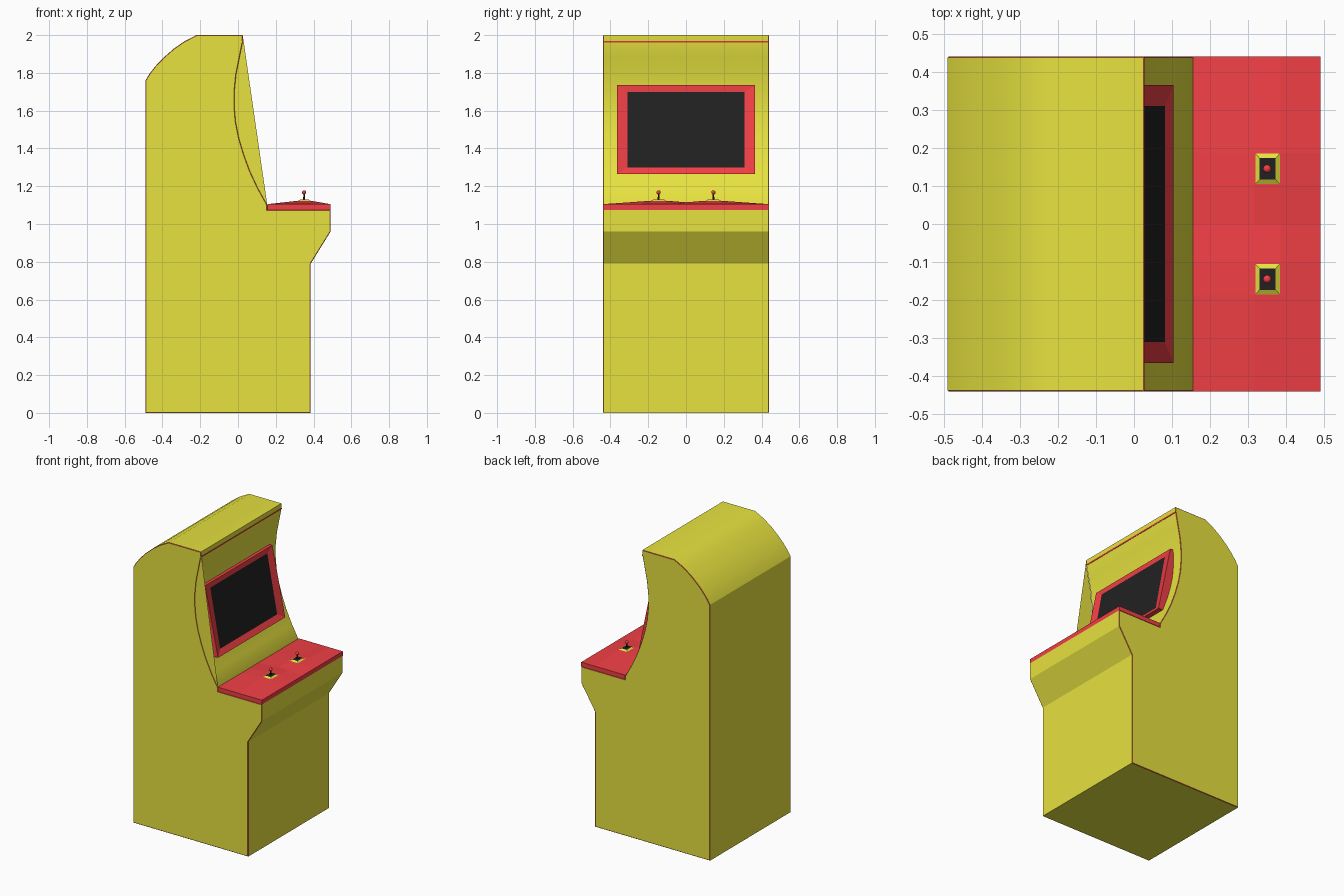
import bpy, bmesh, math

if "Cube" in bpy.data.objects:
    bpy.data.objects.remove(bpy.data.objects["Cube"])


def material(name, rgb):
    m = bpy.data.materials.new(name)
    m.diffuse_color = (*rgb, 1)
    m.use_nodes = True
    m.node_tree.nodes["Principled BSDF"].inputs["Base Color"].default_value = m.diffuse_color
    return m


YELLOW = material("yellow", (0.80, 0.76, 0.05))
RED = material("red", (0.88, 0.05, 0.06))
BLACK = material("black", (0.015, 0.015, 0.015))


def finish(name, bm, *mats, smooth=None):
    me = bpy.data.meshes.new(name)
    bm.normal_update()
    bm.to_mesh(me)
    bm.free()
    ob = bpy.data.objects.new(name, me)
    bpy.context.collection.objects.link(ob)
    for m in mats:
        me.materials.append(m)
    if smooth:
        bpy.ops.object.select_all(action='DESELECT')
        ob.select_set(True)
        bpy.context.view_layer.objects.active = ob
        bpy.ops.object.shade_smooth_by_angle(angle=math.radians(smooth))
    return ob


def build(name, verts, faces, mat):
    bm = bmesh.new()
    vs = [bm.verts.new(v) for v in verts]
    for f in faces:
        bm.faces.new([vs[i] for i in f])
    bmesh.ops.recalc_face_normals(bm, faces=bm.faces)
    return finish(name, bm, mat)


def prism(name, profile, y0, y1, mat, trim=0):
    """Extrude an xz profile along y, with an optional red edge trim."""
    bm = bmesh.new()
    face = bm.faces.new([bm.verts.new((x, y0, z)) for x, z in profile])
    ext = bmesh.ops.extrude_face_region(bm, geom=[face])["geom"]
    bmesh.ops.translate(bm, vec=(0, y1 - y0, 0),
                        verts=[g for g in ext if isinstance(g, bmesh.types.BMVert)])
    bmesh.ops.recalc_face_normals(bm, faces=bm.faces)
    if trim:
        rims = [e for e in bm.edges if abs(e.verts[0].co.y - e.verts[1].co.y) < 1e-5]
        bmesh.ops.bevel(bm, geom=rims, offset=trim, segments=1, affect='EDGES', material=1)
    return finish(name, bm, mat, RED, smooth=30)


W = 0.44
# Concave front wall, top to bottom
front = [(0.025, 2.0), (0.025, 1.965), (0.008, 1.88), (-0.01, 1.79), (-0.019, 1.70),
         (-0.019, 1.62), (-0.012, 1.54), (0.005, 1.455), (0.03, 1.37), (0.063, 1.28),
         (0.105, 1.19), (0.155, 1.10)]
back = [(-0.49, 0), (-0.49, 1.76), (-0.47, 1.793), (-0.435, 1.838), (-0.395, 1.88),
        (-0.34, 1.928), (-0.285, 1.966), (-0.22, 2.0)]
belly = [(0.155, 1.075), (0.49, 1.075), (0.49, 0.96), (0.385, 0.79), (0.385, 0)]

# Cabinet body with thin red edging
prism("cabinet_body", back + front + belly, -W, W, YELLOW, trim=0.003)

# Flat web that closes the concave front on one side
build("side_web", [(x, -W + 0.001, z) for x, z in front], [range(len(front))], YELLOW)

# Red line under the top edge
prism("top_trim", [(0.02, 1.968), (0.028, 1.968), (0.026, 1.96), (0.017, 1.96)], -W, W, RED)


# Screen bezel: outer ring, sunken inner ring and side walls
def ring(y, bottom, top, dx=0):
    (xb, zb), (xt, zt) = bottom, top
    return [(xb + dx, -y, zb), (xb + dx, y, zb), (xt + dx, y, zt), (xt + dx, -y, zt)]


outer = ((0.104, 1.265), (0.006, 1.735))
inner = ((0.081, 1.30), (0.006, 1.70))
rings = ring(0.365, *outer, -0.06) + ring(0.365, *outer) + ring(0.31, *inner)
build("screen_bezel", rings,
      [(k + i, k + (i + 1) % 4, k + 4 + (i + 1) % 4, k + 4 + i)
       for k in (0, 4) for i in range(4)], RED)
build("screen", ring(0.31, *inner), [(0, 1, 2, 3)], BLACK)

# Control panel: slab whose top rises to the two joystick plates
xs = [0.155, 0.317, 0.385, 0.49]
ys = [-W, -0.187, -0.103, 0, 0.103, 0.187, W]
bm = bmesh.new()
grid = []
for i, x in enumerate(xs):
    row = []
    for j, y in enumerate(ys):
        edge = i in (0, 3) or j in (0, 6)
        z = 1.105 if edge else (1.115 if j == 3 else 1.123)
        row.append(bm.verts.new((x, y, z)))
    grid.append(row)
for i in range(3):
    for j in range(6):
        bm.faces.new([grid[i][j], grid[i + 1][j], grid[i + 1][j + 1], grid[i][j + 1]])
rim = [e for e in bm.edges if e.is_boundary]
skirt = bmesh.ops.extrude_edge_only(bm, edges=rim)["geom"]
for v in skirt:
    if isinstance(v, bmesh.types.BMVert):
        v.co.z = 1.075
bmesh.ops.contextual_create(bm, geom=[e for e in skirt if isinstance(e, bmesh.types.BMEdge)])
bmesh.ops.recalc_face_normals(bm, faces=bm.faces)
finish("control_panel", bm, RED)


# Joysticks: plate frame, black well, shaft and ball
def rect(hx, hy, z, cy):
    return [(0.351 - hx, cy - hy, z), (0.351 + hx, cy - hy, z),
            (0.351 + hx, cy + hy, z), (0.351 - hx, cy + hy, z)]


for side, cy in (("left", -0.145), ("right", 0.145)):
    build(f"joystick_frame_{side}", rect(0.034, 0.042, 1.122, cy) + rect(0.021, 0.028, 1.130, cy),
          [(i, (i + 1) % 4, 4 + (i + 1) % 4, 4 + i) for i in range(4)], YELLOW)
    build(f"joystick_well_{side}", rect(0.021, 0.028, 1.130, cy), [(0, 1, 2, 3)], BLACK)
    bm = bmesh.new()
    bmesh.ops.create_cone(bm, cap_ends=True, segments=12, radius1=0.005, radius2=0.004, depth=0.036)
    bmesh.ops.translate(bm, verts=bm.verts, vec=(0.35, cy, 1.146))
    finish(f"joystick_shaft_{side}", bm, BLACK, smooth=40)
    bm = bmesh.new()
    bmesh.ops.create_uvsphere(bm, u_segments=16, v_segments=10, radius=0.011)
    bmesh.ops.translate(bm, verts=bm.verts, vec=(0.35, cy, 1.167))
    finish(f"joystick_ball_{side}", bm, RED, smooth=60)
